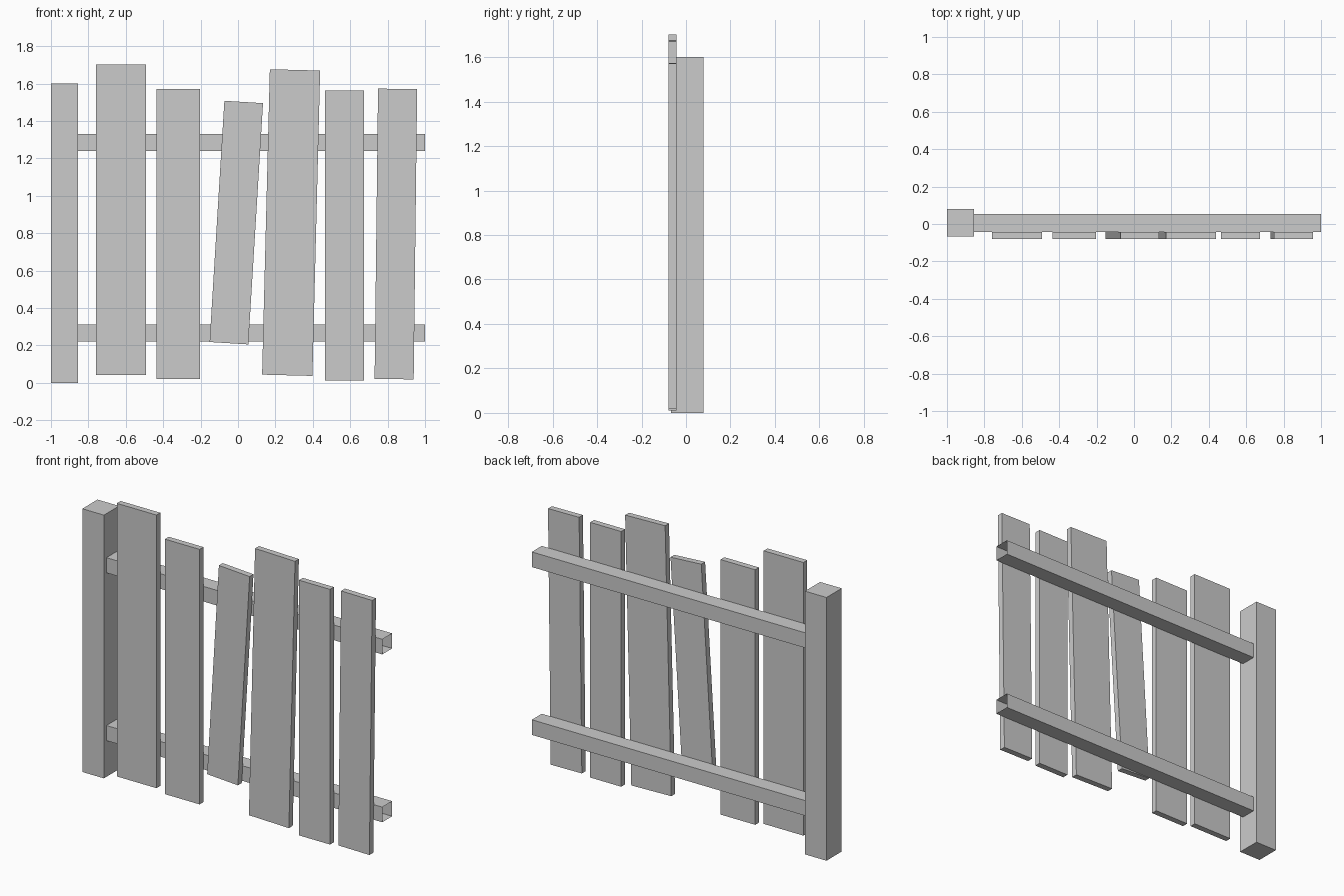
import bpy, bmesh
from math import radians
from mathutils import Matrix

if "Cube" in bpy.data.objects:
    bpy.data.objects.remove(bpy.data.objects["Cube"])


def box(name, center, size, lean=0.0, open_ends=False):
    """Box with given centre and size, leaning to +x by `lean` degrees."""
    bm = bmesh.new()
    bmesh.ops.create_cube(bm, size=1.0, matrix=Matrix.Diagonal((*size, 1.0)))
    if open_ends:
        bm.normal_update()
        ends = [f for f in bm.faces if abs(f.normal.x) > 0.9]
        bmesh.ops.delete(bm, geom=ends, context='FACES_ONLY')
    mesh = bpy.data.meshes.new(name)
    bm.to_mesh(mesh)
    bm.free()
    obj = bpy.data.objects.new(name, mesh)
    obj.location = center
    obj.rotation_euler.y = radians(lean)
    bpy.context.collection.objects.link(obj)
    return obj


# Square post at the left end
box("post", (-0.9275, 0.006, 0.80), (0.145, 0.146, 1.60))

# Two horizontal rails, uncapped at the ends
for name, z in (("lower_rail", 0.266), ("upper_rail", 1.286)):
    box(name, (0.0725, 0.005, z), (1.855, 0.095, 0.092), open_ends=True)

# Uneven planks: centre x, centre z, width, height, lean
planks = [
    (-0.626, 0.872, 0.267, 1.660, 0.0),
    (-0.319, 0.796, 0.233, 1.550, 0.0),
    (-0.009, 0.857, 0.207, 1.292, 3.5),
    (0.284, 0.857, 0.269, 1.633, 1.45),
    (0.570, 0.787, 0.209, 1.551, 0.0),
    (0.844, 0.796, 0.209, 1.552, 0.68),
]
for i, (x, z, w, h, lean) in enumerate(planks, 1):
    box(f"plank_{i}", (x, -0.061, z), (w, 0.037, h), lean)
